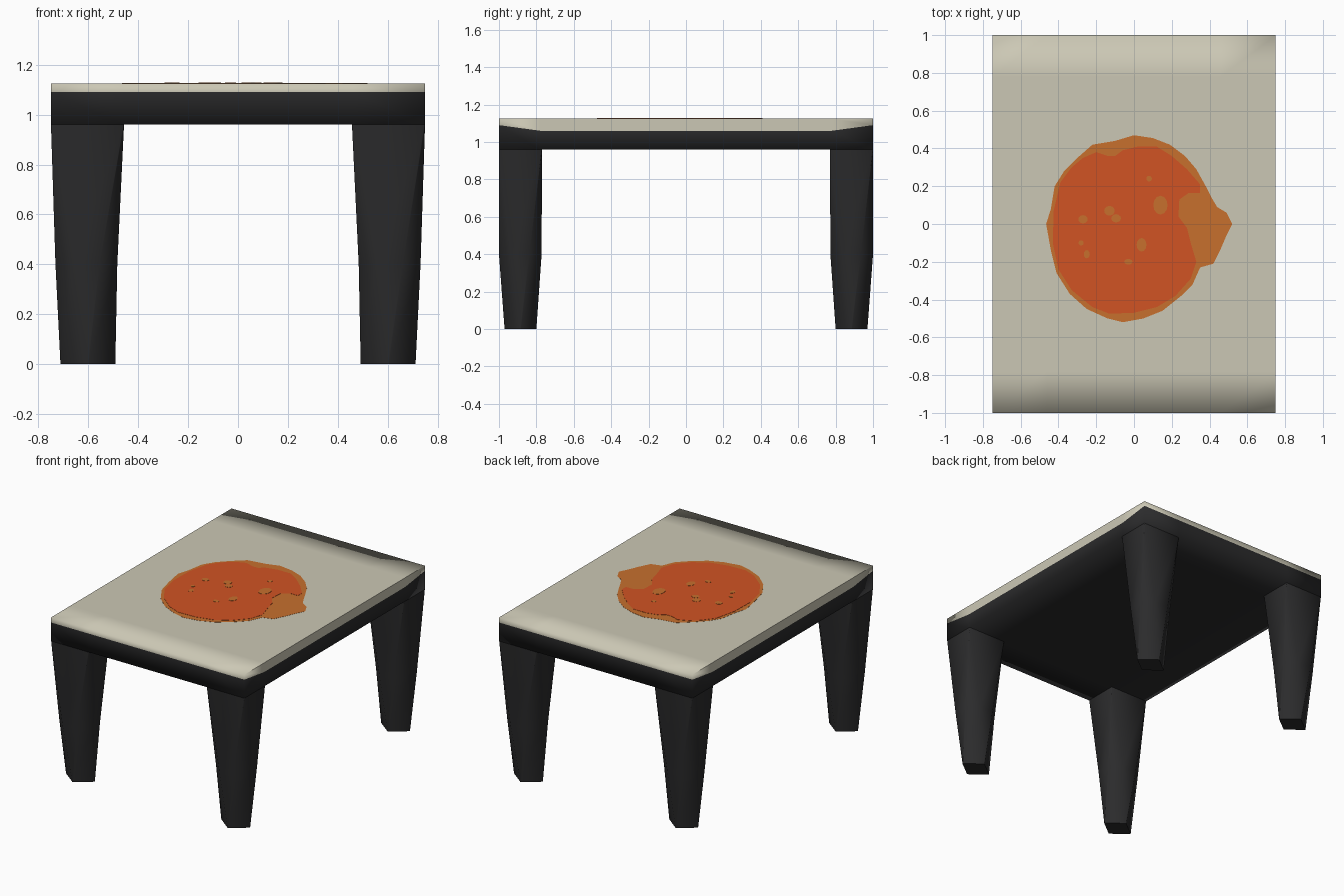
import bpy, bmesh, math

if "Cube" in bpy.data.objects:
    bpy.data.objects.remove(bpy.data.objects["Cube"])


def mat(name, r, g, b):
    m = bpy.data.materials.new(name)
    m.diffuse_color = (r, g, b, 1)
    m.use_nodes = True
    m.node_tree.nodes["Principled BSDF"].inputs["Base Color"].default_value = m.diffuse_color
    return m


BLACK = mat("charcoal", 0.024, 0.024, 0.025)
CREAM = mat("cream", 0.60, 0.575, 0.46)
ORANGE = mat("burnt orange", 0.64, 0.087, 0.017)
TAN = mat("ochre", 0.57, 0.16, 0.027)


def finish(bm, name, *mats):
    me = bpy.data.meshes.new(name)
    bm.to_mesh(me)
    bm.free()
    for m in mats:
        me.materials.append(m)
    ob = bpy.data.objects.new(name, me)
    bpy.context.collection.objects.link(ob)
    return ob


# Tabletop: soft-shaded slab, cream top with a cream band on the rim
bm = bmesh.new()
bmesh.ops.create_cube(bm, size=1)
for v in bm.verts:
    v.co = (v.co.x * 1.5, v.co.y * 2, 0.96 if v.co.z < 0 else 1.125)
cuts = [((0, 0, 1.07), (0, 0, 1))]
for s in (-1, 1):
    cuts += [((s * 0.46, 0, 0), (1, 0, 0)), ((0, s * 0.78, 0), (0, 1, 0))]
for co, no in cuts:
    bmesh.ops.bisect_plane(bm, geom=bm.verts[:] + bm.edges[:] + bm.faces[:],
                           plane_co=co, plane_no=no)
for v in bm.verts:
    if abs(v.co.z - 1.07) < 0.001:
        v.co.z = 1.09 if abs(v.co.y) > 0.99 else 1.06
for f in bm.faces:
    f.smooth = True
    f.material_index = int(f.calc_center_median().z > 1.07)
for e in bm.edges:
    # long top edges stay crisp
    if all(v.co.z > 1.12 and abs(v.co.x) > 0.74 for v in e.verts):
        e.smooth = False
finish(bm, "tabletop", BLACK, CREAM)


# Legs: rectangular at the top, eight-sided midway, diamond foot
# (z, inner x, outer x, inner y, outer y, corner fullness)
RINGS = [(0, 0.492, 0.712, 0.80, 0.97, 0.03),
         (0.4, 0.484, 0.732, 0.772, 1.0, 0.43),
         (0.96, 0.457, 0.75, 0.77, 1.0, 0.98)]


def leg(name, sx, sy):
    bm = bmesh.new()
    rings = []
    for z, x0, x1, y0, y1, c in RINGS:
        cx, cy, hx, hy = (x0 + x1) / 2, (y0 + y1) / 2, (x1 - x0) / 2, (y1 - y0) / 2
        pts = [(1, -c), (1, c), (c, 1), (-c, 1), (-1, c), (-1, -c), (-c, -1), (c, -1)]
        if sx * sy < 0:
            pts.reverse()
        rings.append([bm.verts.new((sx * (cx + hx * a), sy * (cy + hy * b), z))
                      for a, b in pts])
    for lo, hi in zip(rings, rings[1:]):
        for i in range(8):
            j = (i + 1) % 8
            bm.faces.new((lo[i], lo[j], hi[j], hi[i])).smooth = True
    foot = bm.faces.new(rings[0][::-1])
    for e in foot.edges:
        e.smooth = False
    finish(bm, name, BLACK)


for sx, side in ((-1, "left"), (1, "right")):
    for sy, end in ((-1, "front"), (1, "back")):
        leg(f"{end}_{side}_leg", sx, sy)


# Painted splat: thin stacked plates
def plate(name, outlines, z, m):
    bm = bmesh.new()
    for pts in outlines:
        f = bm.faces.new([bm.verts.new((x, y, 1.124)) for x, y in pts])
        if f.normal.z < 0 or sum(a[0] * b[1] - b[0] * a[1] for a, b in
                                 zip(pts, pts[1:] + pts[:1])) < 0:
            f.normal_flip()
        ext = bmesh.ops.extrude_face_region(bm, geom=[f])["geom"]
        for v in ext:
            if isinstance(v, bmesh.types.BMVert):
                v.co.z = z
        bm.faces.remove(f) if f.is_valid else None
    bmesh.ops.recalc_face_normals(bm, faces=bm.faces[:])
    bm.normal_update()
    for f in bm.faces:
        if abs(f.normal.z) > 0.9 and f.normal.z < 0:
            f.normal_flip()
    finish(bm, name, m)


rim = [(0, .47), (.1, .455), (.19, .42), (.27, .36), (.33, .29), (.38, .2), (.41, .14),
       (.44, .09), (.49, .06), (.52, 0), (.49, -.06), (.46, -.13), (.42, -.21),
       (.35, -.23), (.31, -.32), (.25, -.38), (.15, -.46), (.05, -.5), (-.06, -.52),
       (-.14, -.5), (-.25, -.45), (-.34, -.37), (-.41, -.26), (-.44, -.14), (-.465, 0),
       (-.44, .08), (-.42, .2), (-.37, .28), (-.3, .35), (-.22, .42), (-.1, .44)]
fill = [(.12, .41), (.2, .36), (.28, .29), (.35, .21), (.35, .165), (.29, .165),
        (.24, .13), (.235, .04), (.28, -.02), (.3, -.1), (.33, -.2), (.3, -.29),
        (.22, -.38), (.12, -.44), (0, -.47), (-.13, -.475), (-.22, -.44), (-.33, -.35),
        (-.4, -.24), (-.43, -.1), (-.425, .07), (-.39, .22), (-.33, .3), (-.27, .35),
        (-.2, .38), (-.14, .36), (-.1, .36), (-.06, .39), (.02, .41)]
# spots: centre x, centre y, half width, half height
spots = [(.08, .24, .015, .015), (.14, .1, .038, .05), (-.13, .07, .028, .026),
         (-.095, .03, .026, .022), (-.27, .025, .025, .022), (-.28, -.1, .014, .014),
         (-.25, -.16, .016, .022), (.04, -.11, .026, .036), (-.03, -.2, .022, .015)]
ovals = [[(x + a * math.cos(t * math.tau / 12), y + b * math.sin(t * math.tau / 12))
          for t in range(12)] for x, y, a, b in spots]
plate("splat_rim", [rim], 1.126, TAN)
plate("splat_fill", [fill], 1.1275, ORANGE)
plate("splat_spots", ovals, 1.129, TAN)
